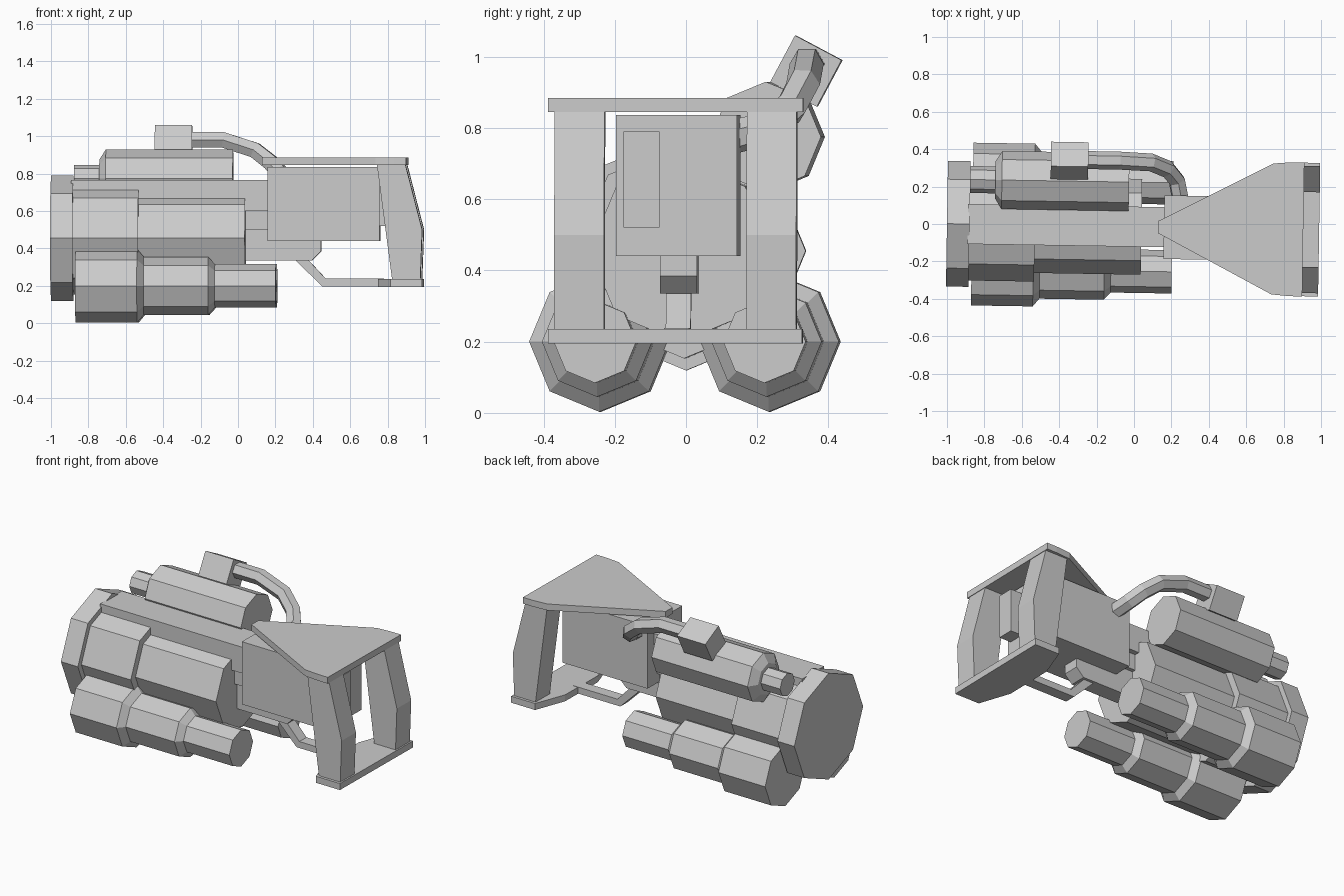
import bpy, bmesh, math
from mathutils import Matrix, Vector

if "Cube" in bpy.data.objects:
    bpy.data.objects.remove(bpy.data.objects["Cube"])

# the whole model is yawed very slightly off the x axis
YAW = Matrix.Translation((0, -0.0144, 0)) @ Matrix.Rotation(-0.0163, 4, 'Z')


def finish(name, bm):
    bmesh.ops.recalc_face_normals(bm, faces=bm.faces)
    me = bpy.data.meshes.new(name)
    bm.to_mesh(me)
    bm.free()
    ob = bpy.data.objects.new(name, me)
    bpy.context.collection.objects.link(ob)
    ob.matrix_world = YAW
    return ob


def tube(name, y, z, profile, sides=8):
    """Closed faceted tube along x from (x, radius) stations."""
    bm = bmesh.new()
    rings = []
    for x, r in profile:
        rings.append([bm.verts.new((x, y + r * math.cos(math.tau * i / sides),
                                    z + r * math.sin(math.tau * i / sides)))
                      for i in range(sides)])
    for a, b in zip(rings, rings[1:]):
        for i in range(sides):
            j = (i + 1) % sides
            bm.faces.new((a[i], a[j], b[j], b[i]))
    bm.faces.new(rings[0])
    bm.faces.new(rings[-1])
    return finish(name, bm)


def prism(name, points, lo, hi, axis):
    """Extrude an outline along y (points are x,z) or z (points are x,y)."""
    bm = bmesh.new()
    place = (lambda p, h: (p[0], h, p[1])) if axis == 'y' else (lambda p, h: (p[0], p[1], h))
    a = [bm.verts.new(place(p, lo)) for p in points]
    b = [bm.verts.new(place(p, hi)) for p in points]
    bm.faces.new(a)
    bm.faces.new(b)
    for i in range(len(a)):
        j = (i + 1) % len(a)
        bm.faces.new((a[i], a[j], b[j], b[i]))
    return finish(name, bm)


def box(name, x, y, z, roll=0.0):
    bm = bmesh.new()
    bmesh.ops.create_cube(bm, size=1)
    size = Vector((x[1] - x[0], y[1] - y[0], z[1] - z[0]))
    mid = Vector((x[1] + x[0], y[1] + y[0], z[1] + z[0])) / 2
    bm.transform(Matrix.Translation(mid) @ Matrix.Rotation(roll, 4, 'X')
                 @ Matrix.Diagonal((*size, 1)))
    return finish(name, bm)


def mirrored(pts):
    return pts + [(x, -y) for x, y in reversed(pts)]


# main barrel with wide front flange
tube("main_barrel", 0, 0.455, [(-1, .336), (-.88, .336), (-.88, .302), (-.53, .302),
                               (-.53, .256), (.04, .256)])
box("top_rail", (-.89, .165), (-.107, .107), (.60, .765))
box("inner_core", (-.1, .2), (-.075, .075), (.50, .62))

# lower stepped pods
for side, s in (("front", -1), ("back", 1)):
    tube(side + "_lower_pod", s * .238, .2,
         [(-.865, .197), (-.535, .197), (-.50, .155), (-.155, .155), (-.12, .116), (.205, .116)])

# upper tube with small nozzle
tube("upper_tube", .238, .775, [(-.88, .072), (-.745, .072), (-.745, .10), (-.71, .155), (-.03, .155)])

# tilted junction box and cable
box("junction_box", (-.45, -.25), (.273, .421), (.886, 1.034), math.radians(-28))
cu = bpy.data.curves.new("cable", 'CURVE')
cu.dimensions = '3D'
cu.bevel_depth = .048
cu.bevel_resolution = 1
cu.use_fill_caps = True
path = [(-.3, .352, .98), (-.085, .352, .98), (.085, .345, .925),
        (.175, .31, .855), (.225, .25, .80), (.25, .13, .77)]
sp = cu.splines.new('POLY')
sp.points.add(len(path) - 1)
for p, co in zip(sp.points, path):
    p.co = (*co, 1)
sp.use_smooth = False
cable = bpy.data.objects.new("cable", cu)
bpy.context.collection.objects.link(cable)
cable.matrix_world = YAW

# rear housing with raised panel
box("rear_housing", (.16, .76), (-.17, .17), (.44, .836))
box("rear_panel", (.74, .84), (-.147, -.047), (.52, .79))

# lower block with chamfered end
prism("lower_block", [(-.05, .335), (.395, .335), (.445, .385), (.445, .45), (.2, .45),
                      (.2, .518), (-.05, .518)], -.052, .052, 'y')

# grip frame: top plate, bottom plate, strut and two bent handles
prism("top_plate", mirrored([(.13, .033), (.74, .35), (.84, .358), (.905, .358)]), .845, .885, 'z')
prism("bottom_plate", mirrored([(.75, .16), (.82, .357), (.99, .357)]), .195, .236, 'z')
prism("bottom_strut", [(.30, .345), (.37, .345), (.47, .238), (.78, .238), (.78, .197),
                       (.45, .197)], -.035, .035, 'y')
for side, s in (("front", -1), ("back", 1)):
    prism(side + "_handle", [(.748, .85), (.90, .85), (.99, .5), (.98, .23), (.83, .23)],
          *sorted((s * .2, s * .34)), 'y')
